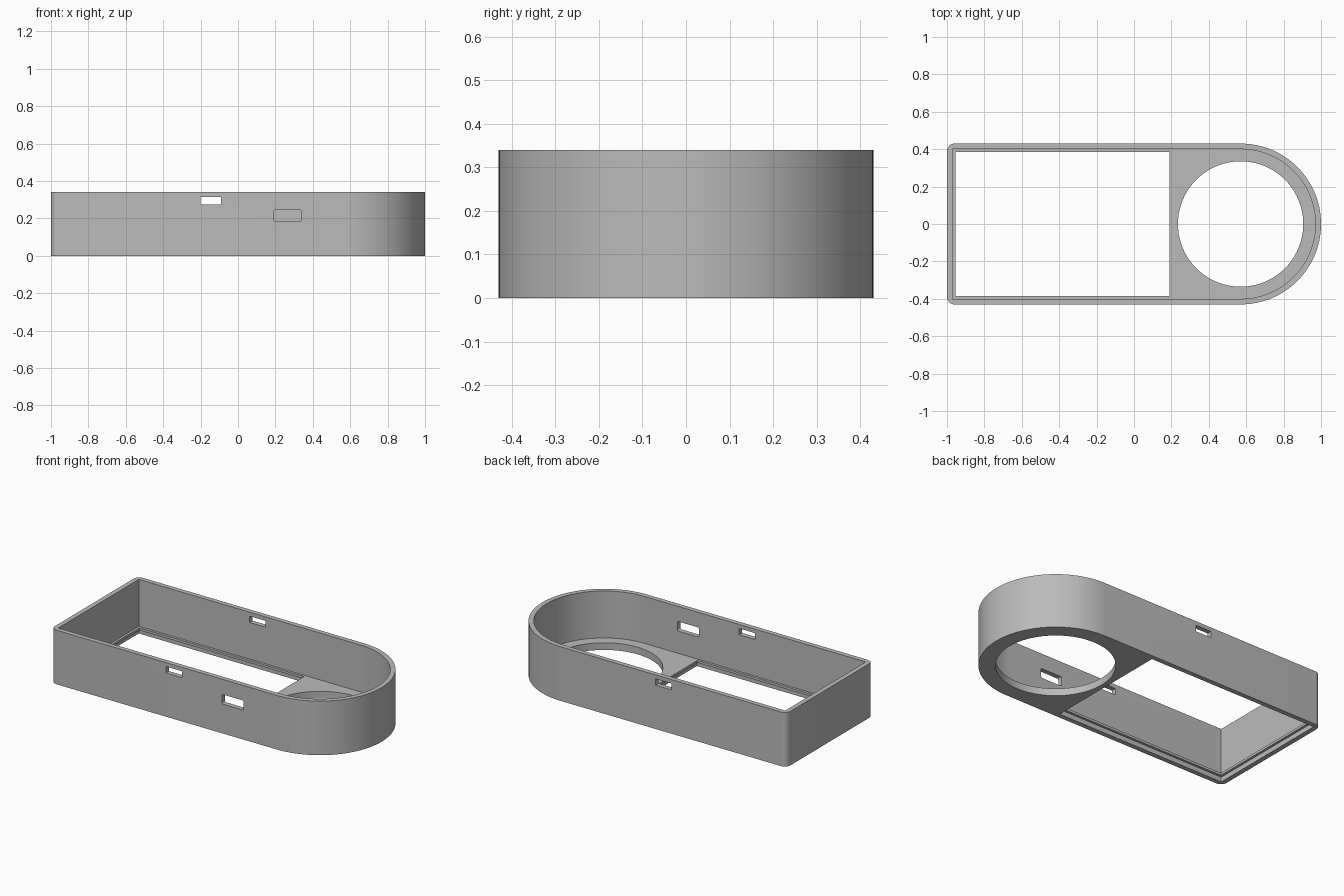
import bpy
import bmesh
from math import radians, cos, sin, pi
from mathutils import Matrix

cube = bpy.data.objects.get("Cube")
if cube:
    bpy.data.objects.remove(cube, do_unlink=True)

grey = bpy.data.materials.new("plain grey")
grey.use_nodes = True
GREY = (0.5, 0.5, 0.5, 1)
grey.diffuse_color = GREY
grey.node_tree.nodes["Principled BSDF"].inputs["Base Color"].default_value = GREY

HEIGHT = 0.34
WALL = 0.03
RADIUS = 0.43
CENTRE = 0.57      # centre of the round end
FLOOR = 0.045


def arc(cx, cy, r, start, end, n):
    return [(cx + r * cos(radians(start + (end - start) * i / n)),
             cy + r * sin(radians(start + (end - start) * i / n))) for i in range(n + 1)]


def rounded_rect(x0, x1, y0, y1, r):
    return (arc(x1 - r, y1 - r, r, 0, 90, 6) + arc(x0 + r, y1 - r, r, 90, 180, 6)
            + arc(x0 + r, y0 + r, r, 180, 270, 6) + arc(x1 - r, y0 + r, r, 270, 360, 6))


def capsule(inset, corner):
    """Outline with one round end and one square end."""
    r, x = RADIUS - inset, -1 + inset
    outline = arc(CENTRE, 0, r, -90, 90, 64)
    if corner:
        outline += arc(x + corner, r - corner, corner, 90, 180, 8)
        outline += arc(x + corner, corner - r, corner, 180, 270, 8)
    else:
        outline += [(x, r), (x, -r)]
    return outline


def prism(name, outline, z0, z1, matrix=None):
    bm = bmesh.new()
    base = bm.faces.new([bm.verts.new((x, y, z0)) for x, y in outline])
    top = bmesh.ops.extrude_face_region(bm, geom=[base])["geom"]
    bmesh.ops.translate(bm, vec=(0, 0, z1 - z0),
                        verts=[v for v in top if isinstance(v, bmesh.types.BMVert)])
    if matrix:
        bm.transform(matrix)
    bmesh.ops.recalc_face_normals(bm, faces=bm.faces)
    mesh = bpy.data.meshes.new(name)
    bm.to_mesh(mesh)
    bm.free()
    mesh.materials.append(grey)
    obj = bpy.data.objects.new(name, mesh)
    bpy.context.collection.objects.link(obj)
    return obj


def rect(x0, x1, y):
    return [(x0, -y), (x1, -y), (x1, y), (x0, y)]


# Solid outer body
case = prism("case_body", capsule(0, 0.04), 0, HEIGHT)

# Cavity, floor openings and the shallow seat under the rectangular opening
upright = Matrix.Rotation(pi / 2, 4, "X")   # outline y becomes z, depth becomes -y
cutters = [
    prism("cavity_cutter", capsule(WALL, 0), FLOOR, HEIGHT + 0.1),
    prism("window_cutter", rect(-0.955, 0.19, 0.385), -0.1, 0.1),
    prism("seat_cutter", rect(-0.97, 0.205, 0.4), -0.1, 0.03),
    prism("round_hole_cutter", arc(CENTRE, 0, 0.335, 0, 360, 96)[:-1], -0.1, 0.1),
    # Slot through both long walls, and a port in the front wall only
    prism("slot_cutter", rounded_rect(-0.2, -0.09, 0.275, 0.315, 0.004), -0.6, 0.6, upright),
    prism("port_cutter", rounded_rect(0.19, 0.34, 0.185, 0.245, 0.01), 0.35, 0.6, upright),
]

bpy.context.view_layer.objects.active = case
for cutter in cutters:
    cutter.hide_render = True
    mod = case.modifiers.new(cutter.name, "BOOLEAN")
    mod.operation = "DIFFERENCE"
    mod.solver = "EXACT"
    mod.object = cutter
    bpy.ops.object.modifier_apply(modifier=mod.name)
    bpy.data.objects.remove(cutter, do_unlink=True)

# Smooth round end and corners, crisp edges
bpy.ops.object.select_all(action="DESELECT")
case.select_set(True)
bpy.ops.object.shade_smooth_by_angle(angle=radians(30))
